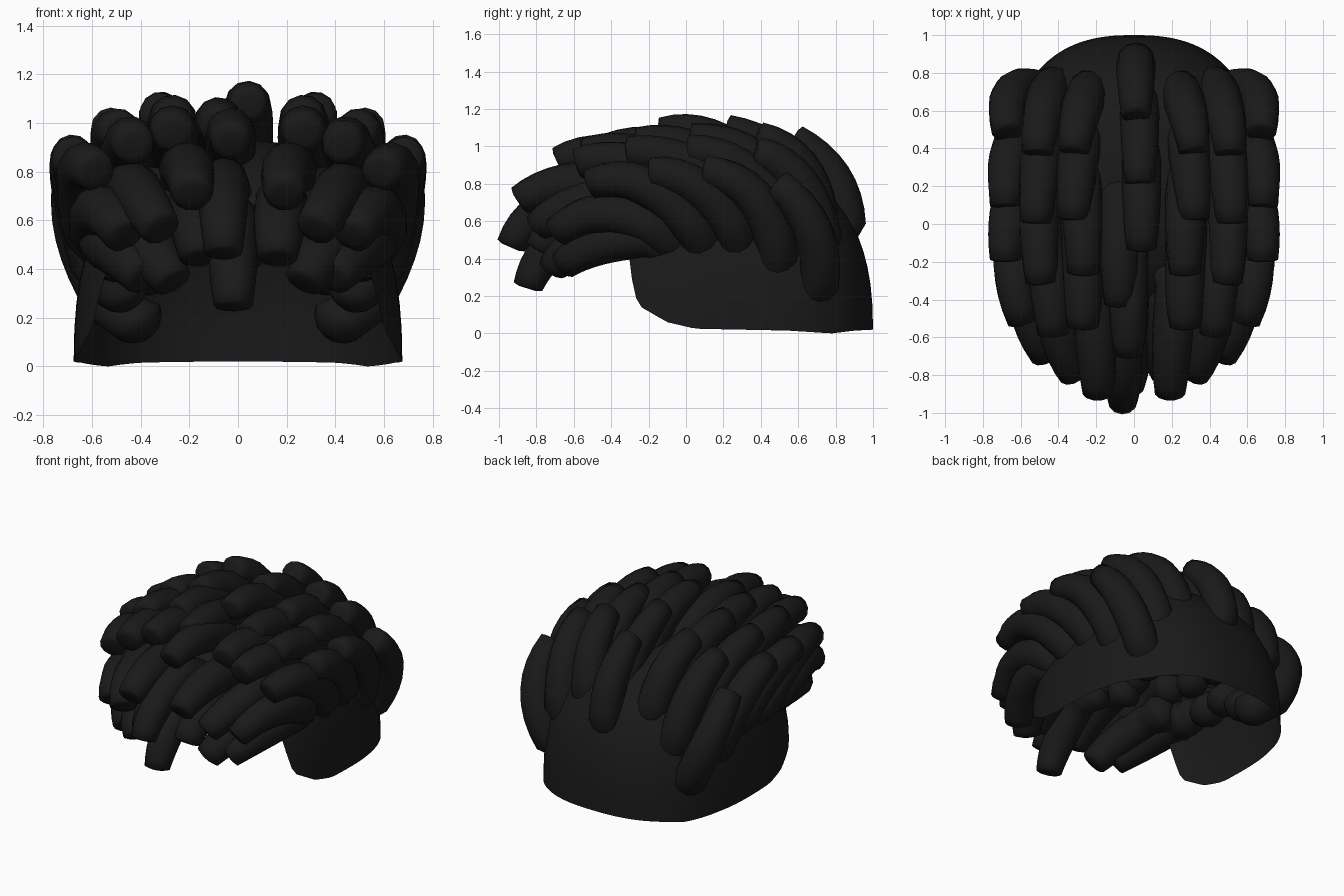
import bpy, bmesh, math
from mathutils import Vector

if "Cube" in bpy.data.objects:
    bpy.data.objects.remove(bpy.data.objects["Cube"])

mat = bpy.data.materials.new("black_hair")
mat.diffuse_color = (0.010, 0.010, 0.010, 1)
mat.use_nodes = True
mat.node_tree.nodes["Principled BSDF"].inputs["Base Color"].default_value = mat.diffuse_color


def finish(bm, name, angle):
    bmesh.ops.recalc_face_normals(bm, faces=bm.faces)
    me = bpy.data.meshes.new(name)
    bm.to_mesh(me)
    bm.free()
    ob = bpy.data.objects.new(name, me)
    bpy.context.collection.objects.link(ob)
    me.materials.append(mat)
    bpy.ops.object.select_all(action='DESELECT')
    ob.select_set(True)
    bpy.context.view_layer.objects.active = ob
    bpy.ops.object.shade_smooth_by_angle(angle=math.radians(angle))


def lerp_table(table, v):
    for (a, p), (b, q) in zip(table, table[1:]):
        if v <= b:
            return p + (q - p) * max(0, v - a) / (b - a)
    return table[-1][1]


# Cap: domed open shell, with a raised front hairline and sideburns
RIM = [(-0.6, 0.6), (-0.36, 0.46), (-0.31, 0.36), (-0.29, 0.22), (-0.24, 0.14),
       (-0.1, 0.06), (0.05, 0.025), (0.55, 0.015), (0.78, 0.0), (0.9, 0.015), (1.0, 0.02)]
P = 2.5


def spow(v):
    return math.copysign(abs(v) ** (2 / P), v)


def make_cap():
    bm = bmesh.new()
    n, rows, top = 128, 16, 0.93
    grid = []
    for j in range(n):
        a = 2 * math.pi * j / n
        cx, cy = spow(math.cos(a)), spow(math.sin(a))
        z0 = lerp_table(RIM, 0.2 + 0.8 * cy)
        u0 = math.asin((z0 / top) ** (P / 2))
        col = []
        for i in range(rows):
            u = u0 + (math.pi / 2 - u0) * i / rows
            s, z = math.cos(u) ** (2 / P), top * math.sin(u) ** (2 / P)
            col.append(bm.verts.new((0.675 * cx * s, 0.2 + 0.8 * cy * s, z)))
        grid.append(col)
    apex = bm.verts.new((0, 0.2, top))
    for j in range(n):
        a, b = grid[j], grid[(j + 1) % n]
        for i in range(rows - 1):
            bm.faces.new((a[i], b[i], b[i + 1], a[i + 1]))
        bm.faces.new((a[-1], b[-1], apex))
    finish(bm, "hair_cap", 40)


# Lock: curved tapering tube, rounded root sunk through the cap, blunt tip
def make_lock(name, tip, mid, root, r=0.107, sides=12):
    tip, mid, root = Vector(tip), Vector(mid), Vector(root)
    ctrl = 2 * mid - (tip + root) / 2
    d0 = (ctrl - root).normalized()
    out = Vector((root.x, root.y - 0.2, root.z - 0.2))
    side0 = d0.cross(out).normalized()
    out = (out - d0 * out.dot(d0)).normalized()
    sunk = root - d0 * 0.08 - out * 0.085
    stations = []
    for k in range(4):
        b = math.radians(12 + 22 * k)
        stations.append((sunk - d0 * r * 1.15 * math.cos(b), d0, r * 1.15 * math.sin(b)))
    for k in range(9):
        t = k / 8
        p = (1 - t) ** 2 * root + 2 * t * (1 - t) * ctrl + t * t * tip
        d = ((1 - t) * (ctrl - root) + t * (tip - ctrl)).normalized()
        stations.append((p, d, r * (1 + 0.05 * math.sin(math.pi * t) - 0.22 * t * t)))
    p, d, q = stations[-1]
    stations.append((p + d * 0.01, d, q * 0.6))
    bm = bmesh.new()
    rings = []
    for p, d, q in stations:
        s = (side0 - d * side0.dot(d)).normalized()
        w = d.cross(s)
        rings.append([bm.verts.new(p + q * (s * math.cos(2 * math.pi * j / sides)
                                            + w * math.sin(2 * math.pi * j / sides)))
                      for j in range(sides)])
    for a, b in zip(rings, rings[1:]):
        for j in range(sides):
            k = (j + 1) % sides
            bm.faces.new((a[j], a[k], b[k], b[j]))
    bm.faces.new(rings[0])
    bm.faces.new(rings[-1])
    finish(bm, name, 120)


make_cap()

# Middle row, back to front: x, then (y, z) of tip, middle and root
MIDDLE = [
    (0.01, (0.58, 1.04), (0.78, 0.84), (0.86, 0.58)),
    (0.03, (0.22, 1.09), (0.48, 0.96), (0.68, 0.72)),
    (0.04, (-0.13, 1.075), (0.12, 1.05), (0.38, 0.88)),
    (-0.08, (-0.42, 0.99), (-0.15, 1.0), (0.15, 0.89)),
    (-0.03, (-0.68, 0.92), (-0.42, 0.96), (-0.1, 0.86)),
    (-0.06, (-0.935, 0.47), (-0.77, 0.66), (-0.48, 0.76)),
    (-0.02, (-0.845, 0.25), (-0.74, 0.44), (-0.55, 0.61)),
]
for i, (x, *pts) in enumerate(MIDDLE):
    make_lock(f"middle_lock_{i}", *[(x, y, z) for y, z in pts], r=0.102)

# Rows mirrored on both sides: tip, middle, root
INNER = [
    ((0.32, 0.39, 1.05), (0.28, 0.60, 0.90), (0.24, 0.71, 0.63)),
    ((0.32, 0.03, 1.04), (0.30, 0.30, 0.97), (0.27, 0.50, 0.78)),
    ((0.27, -0.26, 1.02), (0.27, 0.00, 0.99), (0.28, 0.28, 0.85)),
    ((0.27, -0.54, 0.96), (0.27, -0.30, 0.96), (0.28, 0.03, 0.85)),
    ((0.19, -0.89, 0.71), (0.20, -0.65, 0.80), (0.22, -0.33, 0.81)),
    ((0.16, -0.78, 0.45), (0.17, -0.65, 0.58), (0.18, -0.42, 0.68)),
]
CENTRE = [
    ((0.51, 0.38, 0.97), (0.48, 0.60, 0.81), (0.43, 0.73, 0.50)),
    ((0.52, 0.01, 0.98), (0.50, 0.28, 0.89), (0.48, 0.50, 0.66)),
    ((0.49, -0.31, 0.97), (0.50, -0.02, 0.92), (0.48, 0.28, 0.74)),
    ((0.43, -0.58, 0.91), (0.45, -0.30, 0.91), (0.48, 0.00, 0.76)),
    ((0.32, -0.79, 0.57), (0.40, -0.57, 0.69), (0.44, -0.25, 0.74)),
    ((0.27, -0.71, 0.35), (0.35, -0.57, 0.47), (0.42, -0.33, 0.55)),
]
OUTER = [
    ((0.67, 0.49, 0.80), (0.65, 0.68, 0.55), (0.52, 0.71, 0.25)),
    ((0.68, 0.10, 0.87), (0.66, 0.36, 0.73), (0.58, 0.50, 0.41)),
    ((0.68, -0.19, 0.86), (0.66, 0.06, 0.78), (0.60, 0.27, 0.54)),
    ((0.59, -0.51, 0.80), (0.64, -0.22, 0.79), (0.61, 0.06, 0.54)),
    ((0.47, -0.69, 0.54), (0.56, -0.44, 0.64), (0.59, -0.15, 0.55)),
    ((0.39, -0.65, 0.37), (0.49, -0.47, 0.47), (0.55, -0.22, 0.51)),
]
for row, locks in (("inner", INNER), ("centre", CENTRE), ("outer", OUTER)):
    for i, pts in enumerate(locks):
        for side, m in (("right", 1), ("left", -1)):
            make_lock(f"{row}_lock_{side}_{i}", *[(m * x, y, z) for x, y, z in pts])
